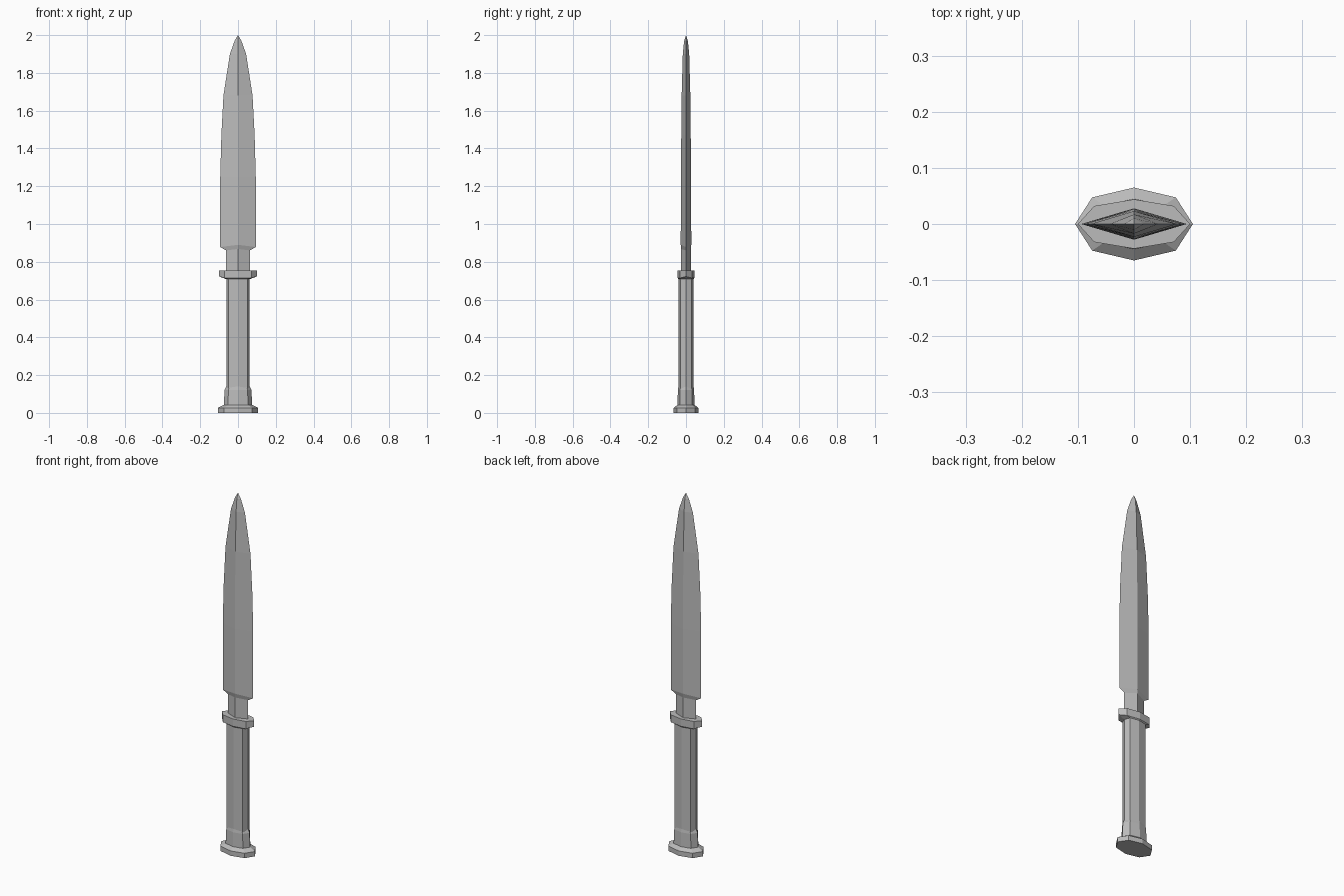
import bpy
import bmesh

cube = bpy.data.objects.get("Cube")
if cube:
    bpy.data.objects.remove(cube, do_unlink=True)

GREY = (0.5, 0.5, 0.5, 1)
steel = bpy.data.materials.new("plain grey")
steel.use_nodes = True
steel.diffuse_color = GREY
steel.node_tree.nodes["Principled BSDF"].inputs["Base Color"].default_value = GREY


def octagon(w, d, z, cx=0.71, cy=0.73, lift=0):
    """Pointed eight-sided section; lift raises the two side points."""
    x, y = w * cx, d * cy
    return [(w, 0, z + lift), (x, y, z), (0, d, z), (-x, y, z),
            (-w, 0, z + lift), (-x, -y, z), (0, -d, z), (x, -y, z)]


def diamond(w, d, z, lift=0):
    return [(w, 0, z + lift), (0, d, z), (-w, 0, z + lift), (0, -d, z)]


def loft(name, rings, tip=None):
    """Skin a stack of rings, closed with caps or a single tip point."""
    bm = bmesh.new()
    loops = [[bm.verts.new(p) for p in ring] for ring in rings]
    n = len(loops[0])
    for a, b in zip(loops, loops[1:]):
        for i in range(n):
            j = (i + 1) % n
            bm.faces.new((a[i], a[j], b[j], b[i]))
    bm.faces.new(loops[0][::-1])
    if tip:
        t = bm.verts.new(tip)
        for i in range(n):
            bm.faces.new((loops[-1][i], loops[-1][(i + 1) % n], t))
    else:
        bm.faces.new(loops[-1])
    bmesh.ops.recalc_face_normals(bm, faces=bm.faces)
    mesh = bpy.data.meshes.new(name)
    bm.to_mesh(mesh)
    bm.free()
    mesh.materials.append(steel)
    obj = bpy.data.objects.new(name, mesh)
    bpy.context.collection.objects.link(obj)
    return obj


# Pommel: wide foot, bevel and collar narrowing into the grip
loft("pommel", [octagon(0.105, 0.065, 0), octagon(0.105, 0.065, 0.027),
                octagon(0.075, 0.045, 0.043), octagon(0.071, 0.043, 0.122),
                octagon(0.062, 0.04, 0.14)])

# Grip
loft("grip", [octagon(0.062, 0.04, 0.13, 0.8), octagon(0.062, 0.04, 0.72, 0.8)])

# Guard with an underside sloping up to its ends
loft("guard", [octagon(0.062, 0.04, 0.708), octagon(0.1, 0.044, 0.714, lift=0.008),
               octagon(0.1, 0.044, 0.755)])

# Blade: narrow neck, shoulders, long edges and a pointed tip
loft("blade", [diamond(0.063, 0.026, 0.74), diamond(0.063, 0.026, 0.868, -0.008),
               diamond(0.094, 0.028, 0.89, -0.012), diamond(0.094, 0.027, 1.25),
               diamond(0.088, 0.025, 1.47), diamond(0.077, 0.023, 1.68),
               diamond(0.043, 0.017, 1.9), diamond(0.018, 0.01, 1.97)],
     tip=(0, 0, 2))
